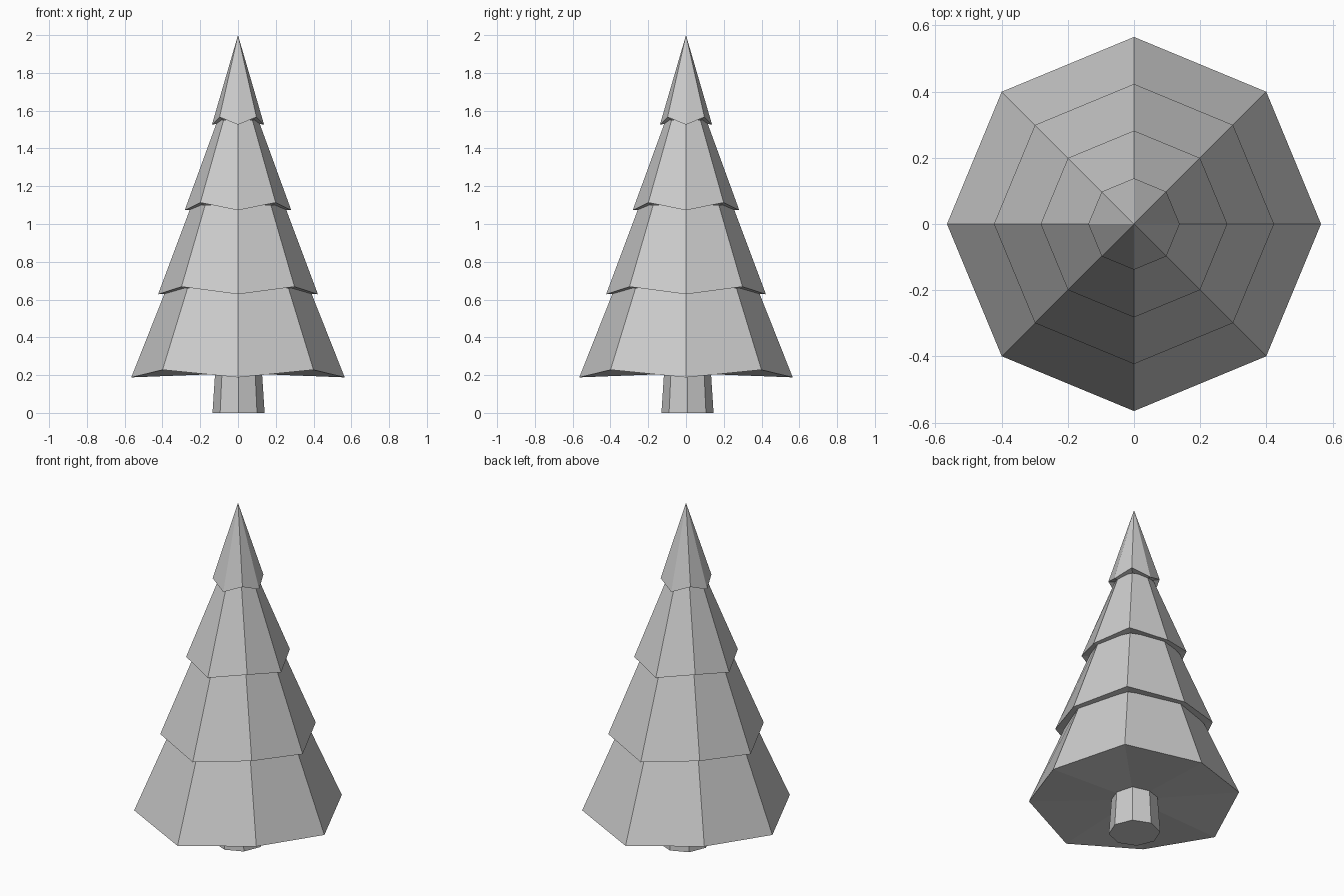
import bpy, bmesh
from math import cos, sin, pi

if "Cube" in bpy.data.objects:
    bpy.data.objects.remove(bpy.data.objects["Cube"])

SIDES = 8


def ring(bm, radius, z, lift=0.0, cx=0.0, cy=0.0):
    """Octagon of vertices; every second one is raised by lift."""
    return [bm.verts.new((cx + radius * cos(2 * pi * i / SIDES),
                          cy + radius * sin(2 * pi * i / SIDES),
                          z + lift * (i % 2))) for i in range(SIDES)]


def fan(bm, loop, tip):
    for i in range(SIDES):
        bm.faces.new((loop[i], loop[(i + 1) % SIDES], tip))


def bridge(bm, low, high):
    for i in range(SIDES):
        j = (i + 1) % SIDES
        bm.faces.new((low[i], low[j], high[j], high[i]))


def finish(bm, name):
    bmesh.ops.recalc_face_normals(bm, faces=bm.faces)
    mesh = bpy.data.meshes.new(name)
    bm.to_mesh(mesh)
    bm.free()
    bpy.context.collection.objects.link(bpy.data.objects.new(name, mesh))


def foliage(name, r_low, z_low, r_high, z_high):
    """Branch tier with a zigzag hem and a slightly hollow underside."""
    bm = bmesh.new()
    hem = ring(bm, r_low, z_low, lift=0.04)
    fan(bm, hem, bm.verts.new((0, 0, z_low + 0.022)))
    if r_high:
        top = ring(bm, r_high, z_high)
        bridge(bm, hem, top)
        bm.faces.new(top)
    else:
        fan(bm, hem, bm.verts.new((0, 0, z_high)))
    finish(bm, name)


# Trunk, tapering up into the lowest tier
bm = bmesh.new()
foot = ring(bm, 0.138, 0.0, cx=0.003, cy=0.008)
neck = ring(bm, 0.124, 0.215, cx=0.003, cy=0.008)
bridge(bm, foot, neck)
bm.faces.new(foot)
bm.faces.new(neck)
finish(bm, "trunk")

# Foliage tiers from bottom to tip
foliage("bottom_tier", 0.565, 0.188, 0.378, 0.66)
foliage("lower_middle_tier", 0.423, 0.628, 0.246, 1.10)
foliage("upper_middle_tier", 0.282, 1.073, 0.108, 1.55)
foliage("tip_tier", 0.138, 1.526, 0.0, 2.0)
